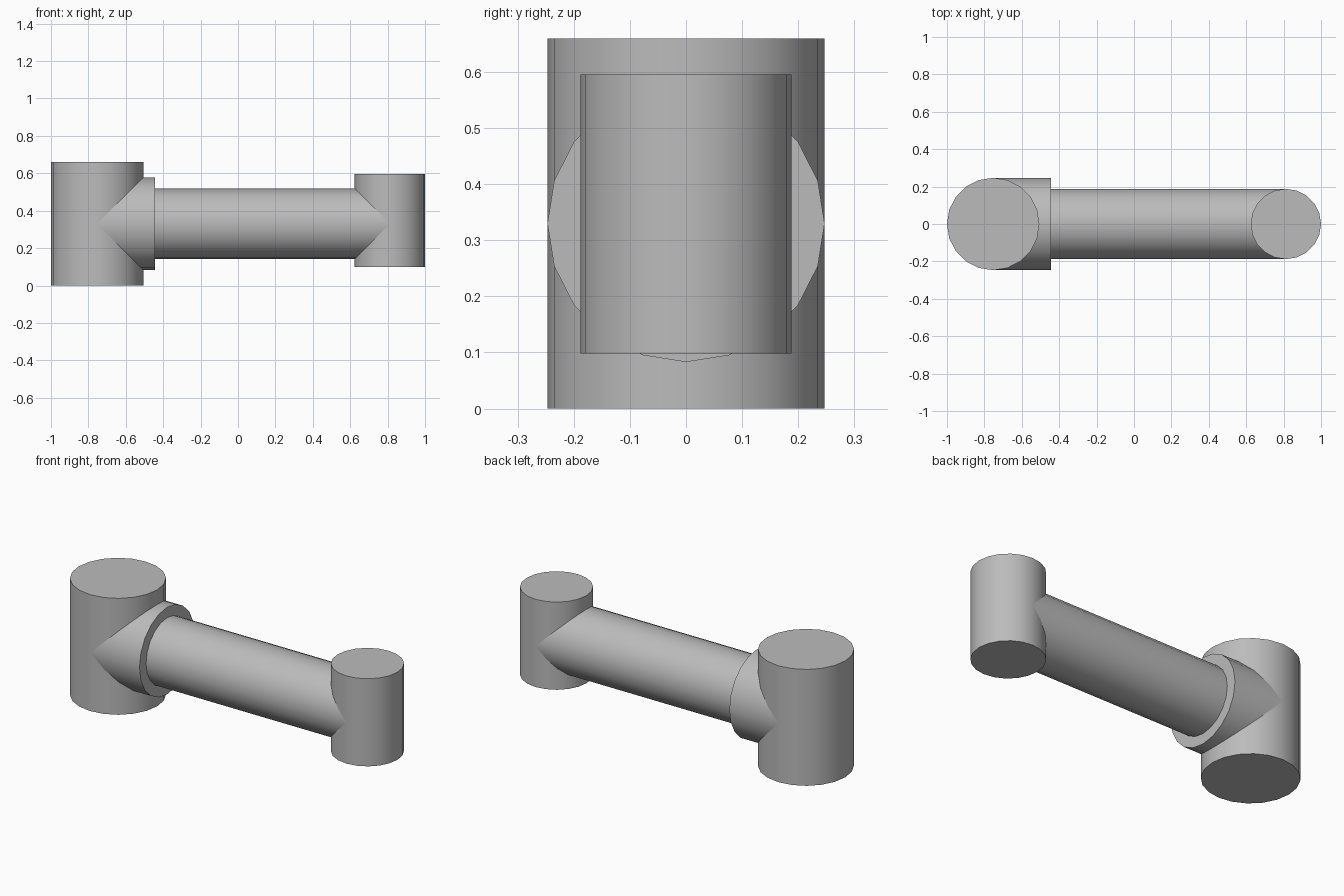
import bpy
import math

cube = bpy.data.objects.get("Cube")
if cube:
    bpy.data.objects.remove(cube, do_unlink=True)

grey = bpy.data.materials.new("plain grey")
grey.use_nodes = True
colour = (0.5, 0.5, 0.5, 1)
grey.diffuse_color = colour
grey.node_tree.nodes["Principled BSDF"].inputs["Base Color"].default_value = colour

SIDES = 20
POST_X, POST_R, POST_H = -0.753, 0.247, 0.66
TIP_X, TIP_R = 0.812, 0.188
AXIS_Z = POST_H / 2


def cylinder(name, radius, length, centre, along_x=False):
    """Capped cylinder, upright or lying along x, smooth around its side."""
    tilt = (0, math.pi / 2, 0) if along_x else (0, 0, 0)
    bpy.ops.mesh.primitive_cylinder_add(
        vertices=SIDES, radius=radius, depth=length, location=centre, rotation=tilt)
    part = bpy.context.object
    part.name = name
    part.data.materials.append(grey)
    bpy.ops.object.shade_smooth_by_angle(angle=math.radians(35))
    return part


def lying(name, radius, start, end):
    return cylinder(name, radius, end - start, ((start + end) / 2, 0, AXIS_Z), True)


# Upright joint housings
cylinder("large_joint", POST_R, POST_H, (POST_X, 0, AXIS_Z))
cylinder("small_joint", TIP_R, 0.497, (TIP_X, 0, 0.347))

# Collar and the arm that links both joints
lying("collar", POST_R, POST_X, -0.445)
lying("arm", TIP_R, POST_X, TIP_X)
